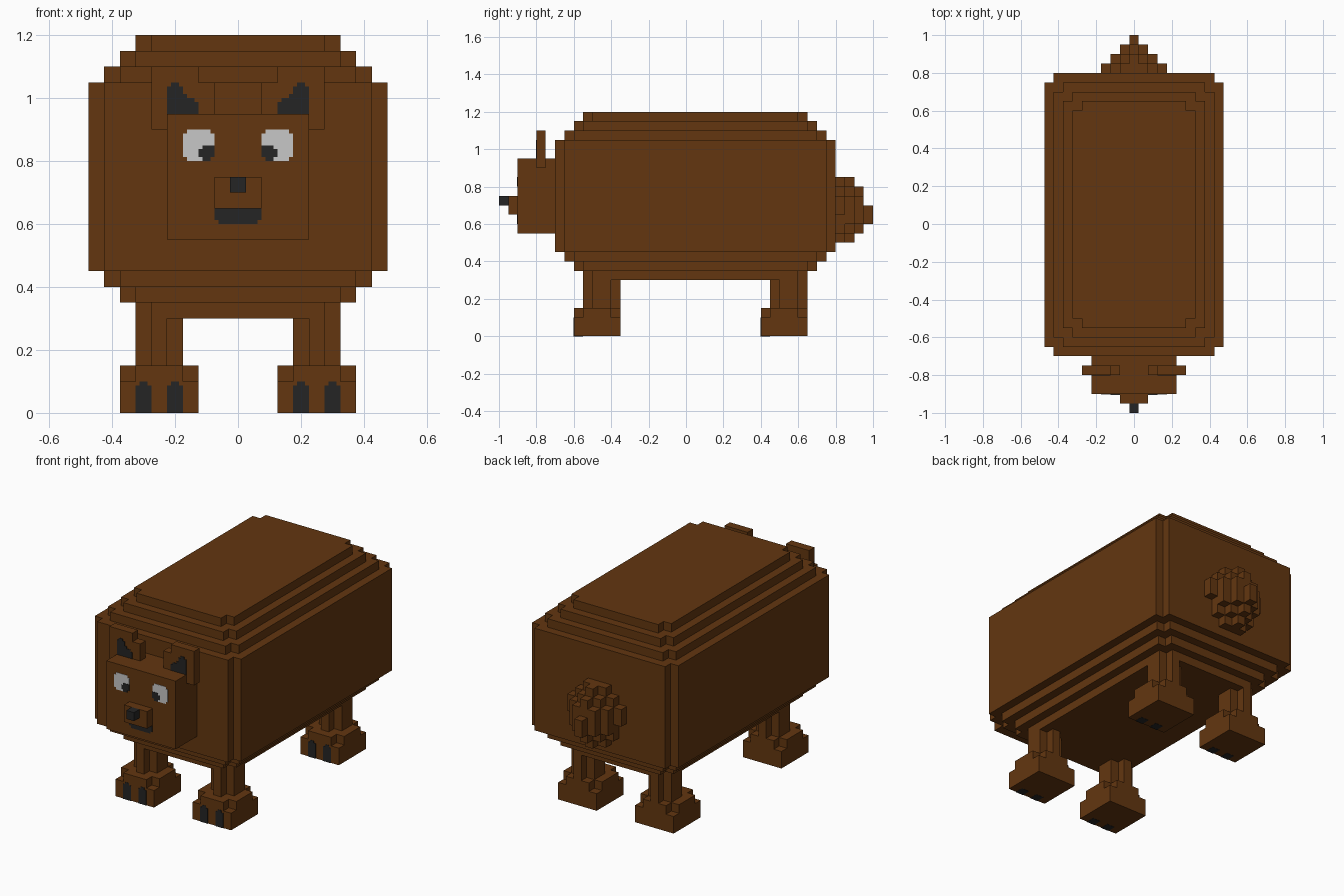
import bpy, bmesh

if "Cube" in bpy.data.objects:
    bpy.data.objects.remove(bpy.data.objects["Cube"], do_unlink=True)


def material(name, rgb):
    m = bpy.data.materials.new(name)
    m.use_nodes = True
    col = (*rgb, 1.0)
    m.diffuse_color = col
    bsdf = m.node_tree.nodes["Principled BSDF"]
    bsdf.inputs["Base Color"].default_value = col
    bsdf.inputs["Roughness"].default_value = 0.9
    return m


BROWN = material("brown fur", (0.125, 0.037, 0.005))
DARK = material("charcoal", (0.018, 0.018, 0.018))
WHITE = material("eye white", (0.57, 0.57, 0.57))
PX = 0.0125  # small corner step of the painted details


def rect(u0, u1, v0, v1):
    return [(u0, v0), (u1, v0), (u1, v1), (u0, v1)]


def notched(u0, u1, v0, v1, n=0.05):
    """Rectangle outline with a square step cut from each corner."""
    return [(u0 + n, v0), (u1 - n, v0), (u1 - n, v0 + n), (u1, v0 + n),
            (u1, v1 - n), (u1 - n, v1 - n), (u1 - n, v1), (u0 + n, v1),
            (u0 + n, v1 - n), (u0, v1 - n), (u0, v0 + n), (u0 + n, v0 + n)]


def part(name, mat, pieces, axis="z", mirror=False):
    """Extrude each (outline, start, end) along the axis into one object."""
    bm = bmesh.new()
    for outline, a, b in pieces:
        pts = [(u, v, a) if axis == "z" else (u, a, v) for u, v in outline]
        face = bm.faces.new([bm.verts.new(p) for p in pts])
        ext = bmesh.ops.extrude_face_region(bm, geom=[face], use_keep_orig=True)
        off = (0, 0, b - a) if axis == "z" else (0, b - a, 0)
        moved = [g for g in ext["geom"] if isinstance(g, bmesh.types.BMVert)]
        bmesh.ops.translate(bm, verts=moved, vec=off)
    bmesh.ops.recalc_face_normals(bm, faces=bm.faces)
    me = bpy.data.meshes.new(name)
    bm.to_mesh(me)
    bm.free()
    me.materials.append(mat)
    ob = bpy.data.objects.new(name, me)
    bpy.context.collection.objects.link(ob)
    if mirror:
        ob.modifiers.new("mirror", "MIRROR")
    return ob


# Body: a tall middle slab with stepped layers above and below
def body_layer(step):
    i = 0.05 * step
    return notched(-0.475 + i, 0.475 - i, -0.70 + i, 0.80 - i)


layers = [(body_layer(0), 0.45, 1.05)]
for s in (1, 2, 3):
    layers.append((body_layer(s), 1.00 + 0.05 * s, 1.05 + 0.05 * s))
    layers.append((body_layer(s), 0.45 - 0.05 * s, 0.50 - 0.05 * s))
part("body", BROWN, layers)

# Legs, feet and claws, front pair and rear pair
for label, y in (("front", -0.60), ("rear", 0.40)):
    part(label + "_legs", BROWN,
         [(notched(0.175, 0.325, y + 0.05, y + 0.25), 0.15, 0.30)], mirror=True)
    part(label + "_feet", BROWN,
         [(rect(0.125, 0.375, y, y + 0.25), 0.0, 0.10),
          (notched(0.125, 0.375, y, y + 0.25), 0.10, 0.15)], mirror=True)
    claws = []
    for x in (0.175, 0.275):
        x1, top = x + 0.05, 0.10
        claws.append(([(x, -0.001), (x1, -0.001), (x1, top - PX),
                       (x1 - PX, top - PX), (x1 - PX, top), (x + PX, top),
                       (x + PX, top - PX), (x, top - PX)],
                      y - 0.002, y + 0.05))
    part(label + "_claws", DARK, claws, axis="y", mirror=True)

# Head, muzzle, nose and mouth
part("head", BROWN, [(rect(-0.225, 0.225, 0.55, 0.95), -0.90, -0.70)], axis="y")
part("muzzle", BROWN, [(rect(-0.075, 0.075, 0.65, 0.75), -0.95, -0.90)], axis="y")
part("nose", DARK, [(rect(-0.025, 0.025, 0.70, 0.75), -1.0, -0.95)], axis="y")
part("mouth", DARK,
     [([(-0.075 + PX, 0.60), (0.075 - PX, 0.60), (0.075 - PX, 0.60 + PX),
        (0.075, 0.60 + PX), (0.075, 0.65), (-0.075, 0.65),
        (-0.075, 0.60 + PX), (-0.075 + PX, 0.60 + PX)], -0.903, -0.90)], axis="y")

# Eyes with pupils in the lower inner corner
part("eyes", WHITE,
     [(notched(0.075, 0.175, 0.80, 0.90, PX), -0.902, -0.90)], axis="y", mirror=True)
part("pupils", DARK,
     [(notched(0.075, 0.125, 0.80, 0.85, PX), -0.904, -0.90),
      (rect(0.075, 0.075 + PX, 0.80 + PX, 0.85), -0.904, -0.90)],
     axis="y", mirror=True)

# Ears with dark inner patches
part("ears", BROWN,
     [([(0.075, 0.95), (0.125, 0.95), (0.125, 0.90), (0.275, 0.90),
        (0.275, 1.10), (0.125, 1.10), (0.125, 1.05), (0.075, 1.05)],
       -0.80, -0.75)], axis="y", mirror=True)
part("inner_ears", DARK,
     [([(0.125, 0.95), (0.225, 0.95), (0.225, 1.05 - PX), (0.225 - PX, 1.05 - PX),
        (0.225 - PX, 1.05), (0.175 + PX, 1.05), (0.175 + PX, 1.05 - PX),
        (0.175, 1.05 - PX), (0.175, 1.0 + PX), (0.175 - PX, 1.0 + PX),
        (0.175 - PX, 1.0), (0.15 - PX, 1.0), (0.15 - PX, 1.0 - PX),
        (0.125, 1.0 - PX)], -0.803, -0.80)], axis="y", mirror=True)

# Tail: a tuft of shrinking stepped slabs behind the body
part("tail", BROWN,
     [(notched(-0.125, 0.125, 0.50, 0.85), 0.80, 0.85),
      (rect(-0.175, 0.175, 0.65, 0.75), 0.80, 0.85),
      (notched(-0.125, 0.125, 0.55, 0.80), 0.85, 0.90),
      (rect(-0.025, 0.025, 0.50, 0.85), 0.85, 0.90),
      (notched(-0.075, 0.075, 0.55, 0.80), 0.90, 0.95),
      (rect(-0.025, 0.025, 0.60, 0.70), 0.95, 1.00)], axis="y")
